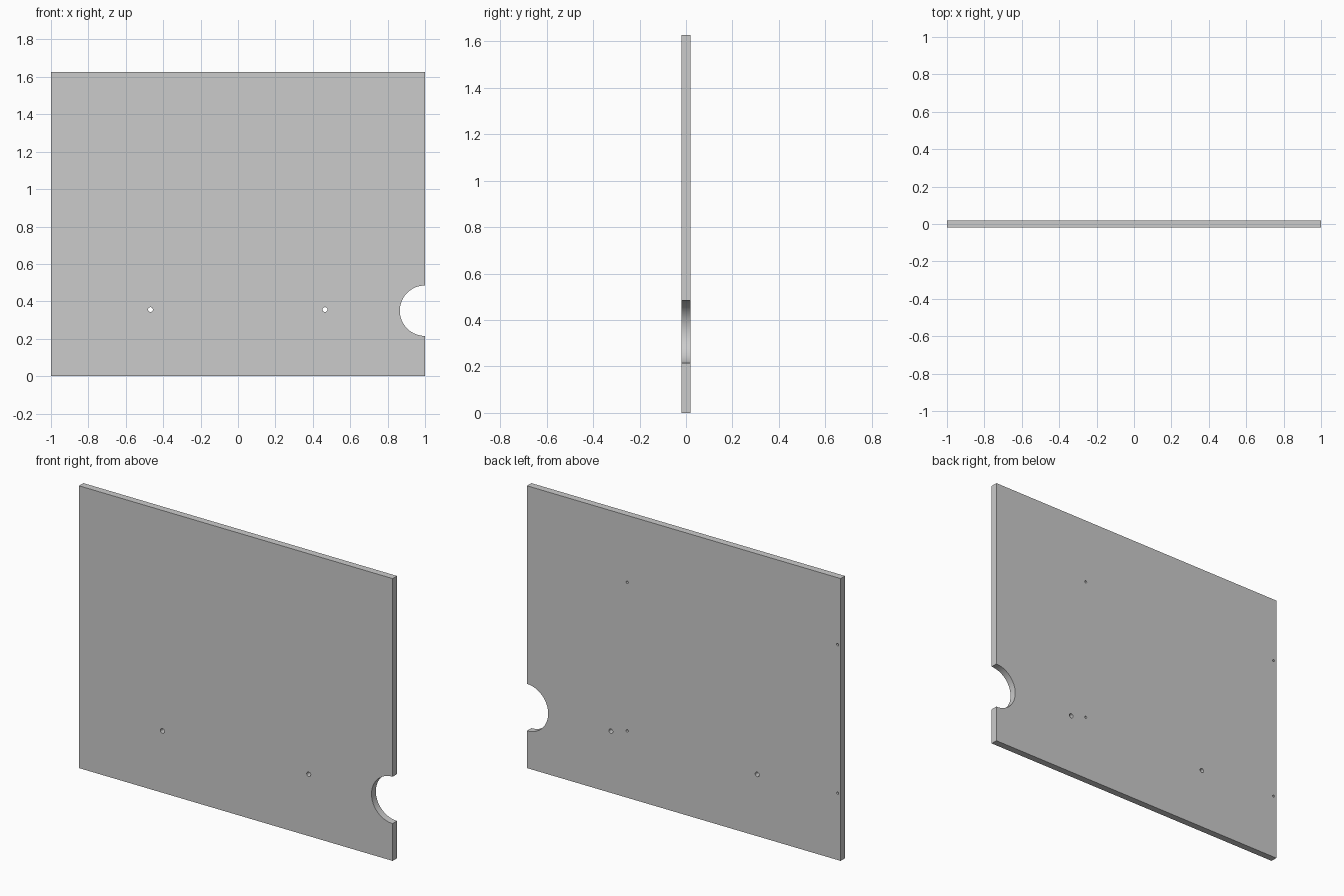
import bpy, math

if "Cube" in bpy.data.objects:
    bpy.data.objects.remove(bpy.data.objects["Cube"])

WIDTH, DEPTH, HEIGHT = 2.0, 0.04, 1.627
BACK = DEPTH / 2

# Flat side panel
bpy.ops.mesh.primitive_cube_add(size=1, location=(0, 0, HEIGHT / 2))
panel = bpy.context.object
panel.name = "panel"
panel.scale = (WIDTH, DEPTH, HEIGHT)
bpy.ops.object.transform_apply(location=True, rotation=False, scale=True)


def drill(name, x, z, radius, y=0.0, length=0.2, sides=32):
    """Cut a round hole along y into the panel."""
    bpy.ops.mesh.primitive_cylinder_add(vertices=sides, radius=radius, depth=length,
                                        location=(x, y, z), rotation=(math.pi / 2, 0, 0))
    cutter = bpy.context.object
    cutter.name = name
    cutter.hide_render = True
    mod = panel.modifiers.new(name, 'BOOLEAN')
    mod.operation = 'DIFFERENCE'
    mod.solver = 'EXACT'
    mod.object = cutter
    bpy.context.view_layer.objects.active = panel
    bpy.ops.object.modifier_apply(modifier=mod.name)
    bpy.data.objects.remove(cutter)


# Half-round notch in the right edge
drill("notch", 1.0, 0.35, 0.135, sides=64)

# Two through holes
for x in (-0.468, 0.465):
    drill("through_hole", x, 0.356, 0.013)

# Four blind pin holes in the back face
for x in (-0.981, 0.361):
    for z in (0.385, 1.241):
        drill("pin_hole", x, z, 0.007, y=BACK, length=0.052, sides=24)

# Smooth curved walls, sharp edges
bpy.ops.object.select_all(action='DESELECT')
panel.select_set(True)
bpy.context.view_layer.objects.active = panel
bpy.ops.object.shade_smooth_by_angle()
